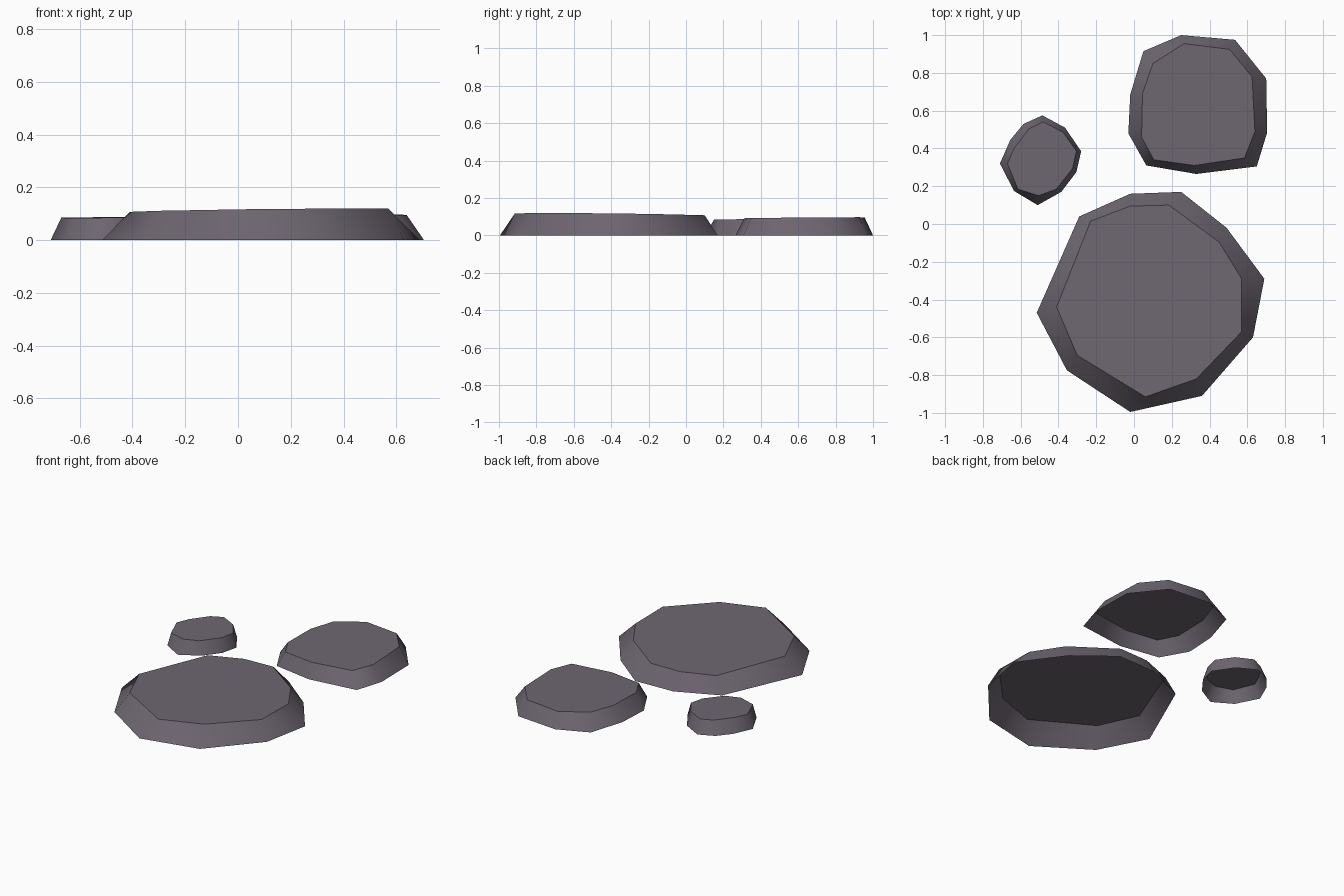
import bpy, bmesh

stone = bpy.data.materials.new("dark_stone")
stone.diffuse_color = (0.155, 0.133, 0.165, 1)


def make_stone(name, base, rim, height, tilt):
    """Stepping stone, open underneath: ground outline lofted to a tilted, capped rim."""
    cx = sum(p[0] for p in rim) / len(rim)
    cy = sum(p[1] for p in rim) / len(rim)
    bm = bmesh.new()
    low = [bm.verts.new((x, y, 0)) for x, y in base]
    top = [bm.verts.new((x, y, height + tilt[0] * (x - cx) + tilt[1] * (y - cy)))
           for x, y in rim]
    # outlines run clockwise, so reverse the cap to face up
    cap = bm.faces.new(top[::-1])
    n = len(low)
    for i in range(n):
        j = (i + 1) % n
        bm.faces.new((low[i], top[i], top[j], low[j]))
    # soft side walls, crisp rim
    for f in bm.faces:
        f.smooth = True
    for e in cap.edges:
        e.smooth = False
    mesh = bpy.data.meshes.new(name)
    bm.to_mesh(mesh)
    bm.free()
    mesh.materials.append(stone)
    obj = bpy.data.objects.new(name, mesh)
    bpy.context.collection.objects.link(obj)


# Large stone at the front
make_stone("large_stone",
           [(-.515, -.47), (-.29, .04), (-.02, .16), (.25, .17), (.49, -.02),
            (.69, -.29), (.63, -.60), (.36, -.91), (-.02, -.995), (-.355, -.775)],
           [(-.41, -.44), (-.23, .015), (-.02, .095), (.185, .10), (.45, -.095),
            (.57, -.29), (.57, -.57), (.33, -.82), (.06, -.915), (-.30, -.695)],
           .112, (.011, -.011))

# Medium stone at the back right
make_stone("medium_stone",
           [(-.03, .48), (-.02, .685), (.05, .915), (.25, 1.0), (.535, .975),
            (.70, .77), (.705, .485), (.65, .305), (.33, .265), (.065, .31)],
           [(.04, .46), (.045, .69), (.10, .85), (.265, .955), (.505, .925),
            (.625, .78), (.64, .49), (.585, .35), (.32, .31), (.105, .34)],
           .094, (.004, .008))

# Small stone at the back left
make_stone("small_stone",
           [(-.71, .32), (-.655, .445), (-.585, .53), (-.485, .575), (-.365, .51),
            (-.28, .385), (-.305, .275), (-.385, .17), (-.51, .10), (-.635, .175)],
           [(-.67, .32), (-.635, .40), (-.555, .505), (-.48, .54), (-.375, .485),
            (-.305, .385), (-.325, .295), (-.41, .185), (-.505, .15), (-.615, .185)],
           .086, (.006, .006))
